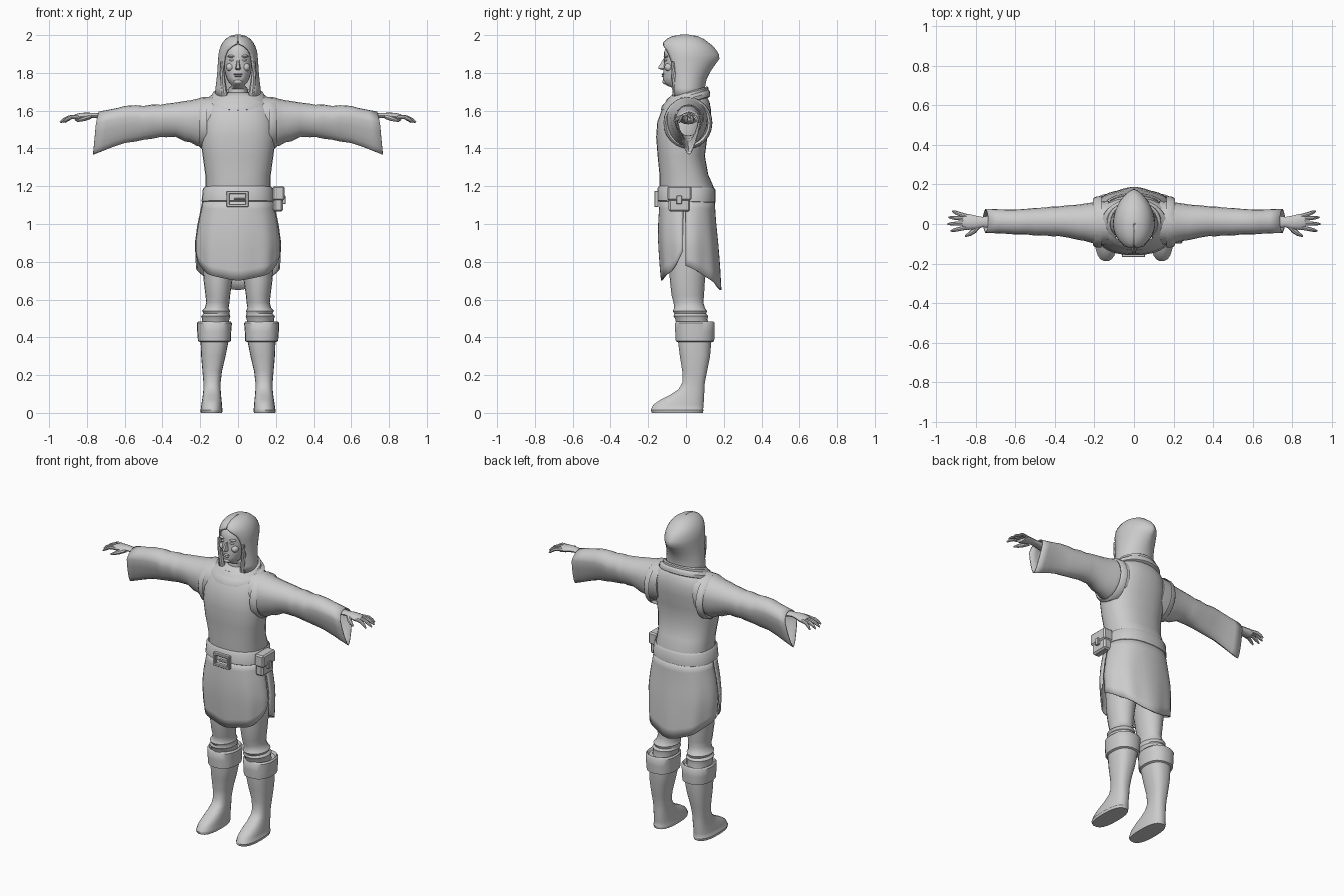
import bpy, bmesh, math
from math import sin, cos, pi
from mathutils import Vector

grey = bpy.data.materials.new("plain_grey")
grey.diffuse_color = (0.6, 0.6, 0.6, 1)


def finish(name, bm, mirror=False, thick=0, angle=40):
    """Turn a bmesh into a shaded object with optional thickness and mirror."""
    bmesh.ops.recalc_face_normals(bm, faces=bm.faces)
    me = bpy.data.meshes.new(name)
    bm.to_mesh(me)
    bm.free()
    ob = bpy.data.objects.new(name, me)
    bpy.context.collection.objects.link(ob)
    me.materials.append(grey)
    bpy.ops.object.select_all(action='DESELECT')
    ob.select_set(True)
    bpy.context.view_layer.objects.active = ob
    bpy.ops.object.shade_smooth_by_angle(angle=math.radians(angle))
    if thick:
        s = ob.modifiers.new("thickness", 'SOLIDIFY')
        s.thickness, s.offset = thick, 0
    if mirror:
        ob.modifiers.new("mirror", 'MIRROR')
    return ob


def loft(name, rings, closed=True, caps=(True, True), bm=None, **kw):
    """Skin a list of equal-length point rings."""
    own = bm is None
    bm = bm or bmesh.new()
    rows = [[bm.verts.new(p) for p in r] for r in rings]
    n = len(rows[0])
    for a, b in zip(rows, rows[1:]):
        for i in range(n if closed else n - 1):
            j = (i + 1) % n
            bm.faces.new((a[i], a[j], b[j], b[i]))
    if closed and caps[0]:
        bm.faces.new(rows[0])
    if closed and caps[1]:
        bm.faces.new(rows[-1])
    if own:
        return finish(name, bm, **kw)


def spow(v, p):
    return math.copysign(abs(v) ** p, v)


def ring(z, x0, x1, y0, y1, n=24, p=1.0, tilt=0):
    """Horizontal rounded ring filling the given x and y range."""
    cx, cy, rx, ry = (x0 + x1) / 2, (y0 + y1) / 2, (x1 - x0) / 2, (y1 - y0) / 2
    pts = []
    for i in range(n):
        a = 2 * pi * i / n
        y = ry * spow(sin(a), p)
        pts.append((cx + rx * spow(cos(a), p), cy + y, z + tilt * y))
    return pts


def body(name, table, n=28, p=0.85, tilt=0, **kw):
    """Centred loft from (z, half width, front, back)."""
    return loft(name, [ring(z, -w, w, a, b, n, p, tilt) for z, w, a, b in table], **kw)


def tube(name, path, radii, n=8, bm=None, flat=1.0, **kw):
    """Round tube along a path; flat squashes it vertically."""
    path = [Vector(p) for p in path]
    rings = []
    for i, c in enumerate(path):
        d = (path[min(i + 1, len(path) - 1)] - path[max(i - 1, 0)]).normalized()
        u = d.cross(Vector((0, 0, 1))).normalized()
        v = u.cross(d)
        rings.append([c + radii[i] * (u * cos(2 * pi * k / n) + v * flat * sin(2 * pi * k / n))
                      for k in range(n)])
    return loft(name, rings, bm=bm, **kw)


def box(name, x0, x1, y0, y1, z0, z1, bevel=0.006):
    bm = bmesh.new()
    bmesh.ops.create_cube(bm, size=1)
    for v in bm.verts:
        v.co = ((x0 + x1) / 2 + v.co.x * (x1 - x0), (y0 + y1) / 2 + v.co.y * (y1 - y0),
                (z0 + z1) / 2 + v.co.z * (z1 - z0))
    bmesh.ops.bevel(bm, geom=bm.edges[:], offset=bevel, segments=1, affect='EDGES')
    return finish(name, bm, angle=25)


def blob(name, c, r, mirror=False):
    bm = bmesh.new()
    bmesh.ops.create_uvsphere(bm, u_segments=12, v_segments=8, radius=1)
    for v in bm.verts:
        v.co = [c[i] + v.co[i] * r[i] for i in range(3)]
    return finish(name, bm, mirror)


# Vest, belt and layered cowl
body("vest", [(1.10, .165, -.125, .14), (1.20, .172, -.14, .145), (1.26, .173, -.14, .118),
              (1.36, .187, -.15, .10), (1.46, .200, -.158, .113), (1.54, .197, -.152, .13),
              (1.60, .187, -.13, .133), (1.645, .165, -.105, .125), (1.675, .12, -.085, .11),
              (1.695, .07, -.06, .085)])
body("belt", [(1.115, .185, -.143, .148), (1.12, .193, -.152, .156), (1.185, .186, -.15, .156),
              (1.197, .176, -.142, .148)], caps=(False, False), tilt=-.03)
body("cowl", [(1.635, .155, -.125, .118), (1.64, .168, -.133, .128), (1.66, .165, -.128, .128),
              (1.675, .145, -.112, .122), (1.678, .14, -.108, .118), (1.692, .135, -.10, .118),
              (1.70, .118, -.088, .112), (1.69, .09, -.07, .09)], p=1, tilt=.28)

# Buckle: frame of four bars and a prong
for nm, x0, x1, z0, z1 in [("top", -.06, .055, 1.158, 1.174), ("bottom", -.06, .055, 1.09, 1.106),
                           ("left", -.06, -.044, 1.10, 1.165), ("right", .039, .055, 1.10, 1.165),
                           ("prong", -.02, .045, 1.126, 1.137)]:
    box("buckle_" + nm, x0, x1, -.168, -.145, z0, z1, .003)

# Belt pouch with flap and clasp
box("pouch", .185, .238, -.093, .022, 1.065, 1.19, .01)
box("pouch_flap", .182, .246, -.099, .028, 1.125, 1.2, .008)
box("pouch_clasp", .235, .252, -.05, -.022, 1.105, 1.15, .003)


# Skirt panels, hanging open at the sides
def lerp(table, z):
    for (z0, *a), (z1, *b) in zip(table, table[1:]):
        if z >= z1:
            t = (z0 - z) / (z0 - z1)
            return [p + (q - p) * t for p, q in zip(a, b)]
    return table[-1][1:]


SKIRT = [(1.2, .175, .135, .145), (1.12, .185, .138, .148), (1.0, .21, .146, .155),
         (.9, .223, .145, .165), (.77, .216, .135, .174), (.64, .20, .122, .18)]


def panel(name, side, half, bottom, scale):
    rows = []
    for j in range(9):
        row = []
        for i in range(33):
            t = i / 16 - 1
            a = half * t
            z = 1.13 + (bottom(abs(t)) - 1.13) * j / 8
            w, f, b = lerp(SKIRT, z)
            k = scale * (1 + .022 * (j / 8) * cos(a * 9))
            row.append((w * k * spow(sin(a), .85),
                        side * k * (f if side < 0 else b) * spow(cos(a), .85), z))
        rows.append(row)
    loft(name, rows, closed=False, thick=.008)


panel("skirt_front", -1, 1.5, lambda t: .70 + .06 * t + .10 * t ** 5, .98)
panel("skirt_back", 1, 1.58, lambda t: .65 + .13 * t ** 1.3, 1.0)

# Legs with gathered cloth at the knee
loft("leg", [ring(*r, n=20) for r in [
    (1.12, .0, .165, -.11, .12), (.95, .0, .19, -.11, .125), (.80, .012, .188, -.092, .112),
    (.70, .03, .182, -.085, .10), (.62, .042, .172, -.076, .095), (.585, .045, .168, -.066, .092),
    (.555, .05, .175, -.062, .1), (.54, .042, .19, -.07, .112), (.525, .046, .182, -.062, .107),
    (.512, .04, .195, -.066, .117), (.495, .046, .19, -.056, .114), (.46, .05, .19, -.05, .12)]],
    mirror=True)

# Boots and turned-down cuffs
loft("boot", [ring(*r, n=22, p=.8) for r in [
    (.47, .05, .2, -.045, .138), (.38, .05, .198, -.043, .135), (.30, .066, .195, -.033, .128),
    (.22, .085, .188, -.02, .112), (.16, .092, .183, -.02, .1), (.125, .092, .183, -.04, .098),
    (.095, .09, .186, -.085, .097), (.07, .087, .190, -.135, .096), (.045, .085, .194, -.172, .094),
    (.02, .083, .197, -.186, .092), (.016, .082, .2, -.188, .094), (0, .084, .197, -.182, .09)]],
    mirror=True)
loft("boot_cuff", [ring(*r, n=22, p=.85) for r in [
    (.40, .06, .19, -.035, .13), (.375, .05, .2, -.045, .14), (.38, .038, .212, -.055, .15),
    (.43, .036, .216, -.058, .153), (.475, .032, .218, -.058, .153), (.485, .04, .21, -.05, .146),
    (.465, .055, .195, -.04, .135)]], caps=(False, False), mirror=True)


# Wide sleeves: teardrop sections that droop towards the open cuff
def drop(x, top, bot, y0, y1, point):
    cy, ry = (y0 + y1) / 2, (y1 - y0) / 2
    zc = top - min(ry, (top - bot) / 2)
    pts = []
    for i in range(20):
        a = 2 * pi * i / 20
        s, c = sin(a), cos(a)
        z = zc + (top - zc) * s if s > 0 else zc + (zc - bot) * s
        pts.append((x - (.015 * s if point > .5 else 0), cy + ry * c * (1 + min(s, 0) * point * .6), z))
    return pts


loft("sleeve", [drop(*r) for r in [
    (.13, 1.672, 1.43, -.10, .115, 0), (.19, 1.668, 1.415, -.10, .11, 0),
    (.215, 1.66, 1.415, -.092, .105, 0), (.25, 1.652, 1.435, -.082, .10, 0),
    (.28, 1.648, 1.44, -.078, .095, 0), (.33, 1.64, 1.465, -.066, .092, .1),
    (.38, 1.634, 1.462, -.058, .086, .1), (.41, 1.628, 1.464, -.06, .086, .1),
    (.45, 1.63, 1.455, -.054, .08, .2), (.50, 1.622, 1.449, -.056, .078, .3),
    (.54, 1.626, 1.44, -.05, .074, .4), (.60, 1.622, 1.432, -.05, .07, .5),
    (.65, 1.612, 1.41, -.046, .07, .6), (.70, 1.602, 1.39, -.044, .072, .7),
    (.752, 1.592, 1.37, -.042, .074, .8)]],
    caps=(True, False), mirror=True, thick=.006)

# Armhole trim of the vest
loft("armhole_trim", [[(x, .01 + r * .118 * cos(2 * pi * i / 24),
                        1.535 + r * .125 * sin(2 * pi * i / 24)) for i in range(24)]
                      for x, r in [(.165, 1.1), (.196, 1.08), (.206, 1.0), (.196, .9)]],
     caps=(False, False), mirror=True)

# Forearm, palm and fingers
bm = bmesh.new()
tube("", [(.55, .012, 1.55), (.70, .012, 1.57), (.765, .01, 1.575), (.80, .008, 1.573),
          (.835, .01, 1.568), (.862, .014, 1.562)],
     [.045, .034, .026, .034, .040, .036], bm=bm, flat=.5, n=12)
for y0, y1, ln in [(-.018, -.035, .066), (.004, .0, .082), (.026, .034, .077), (.04, .064, .058)]:
    tube("", [(.845, y0, 1.568), (.86 + ln * .4, y0 * .55 + y1 * .45, 1.565),
              (.86 + ln * .75, y0 * .2 + y1 * .8, 1.552), (.86 + ln, y1, 1.538)],
         [.011, .0105, .009, .004], bm=bm)
tube("", [(.785, -.008, 1.568), (.81, -.035, 1.56), (.83, -.05, 1.553), (.853, -.062, 1.545)],
     [.014, .014, .011, .005], bm=bm)
finish("hand", bm, mirror=True)

# Head and neck
body("head", [(1.66, .06, -.06, .06), (1.715, .052, -.058, .05), (1.735, .035, -.105, .05),
              (1.75, .05, -.119, .055), (1.775, .062, -.122, .06), (1.81, .071, -.12, .065),
              (1.85, .077, -.116, .07), (1.875, .078, -.117, .07), (1.91, .077, -.116, .07),
              (1.945, .065, -.10, .06), (1.965, .04, -.07, .04)], p=.95, n=24)
loft("nose", [[(-w, -.10, z), (-w * .5, y, z), (w * .5, y, z), (w, -.10, z)] for z, w, y in
              [(1.815, .014, -.124), (1.822, .018, -.145), (1.832, .015, -.146),
               (1.855, .010, -.131), (1.878, .009, -.117)]])
blob("eye", (.031, -.104, 1.868), (.014, .011, .007), True)
blob("brow", (.033, -.103, 1.888), (.023, .015, .007), True)
blob("cheek", (.042, -.09, 1.83), (.022, .024, .022), True)
blob("upper_lip", (0, -.118, 1.793), (.024, .011, .005))
blob("lower_lip", (0, -.117, 1.783), (.02, .012, .006))
blob("chin", (0, -.108, 1.753), (.024, .017, .014))

# Hood: horseshoe sections with a peaked back, closing over the top
rows = []
for z, w, f, b, m, p in [
        (1.675, .118, -.085, .098, 2.35, 1), (1.72, .114, -.09, .095, 2.32, 1),
        (1.77, .108, -.095, .105, 2.3, 1), (1.81, .104, -.10, .125, 2.3, 1.1),
        (1.85, .102, -.108, .153, 2.32, 1.3), (1.875, .10, -.113, .172, 2.36, 1.45),
        (1.895, .099, -.117, .17, 2.42, 1.4), (1.92, .094, -.12, .155, 2.55, 1.25),
        (1.94, .087, -.122, .137, 2.8, 1.1), (1.955, .079, -.119, .118, 3.1, 1),
        (1.975, .064, -.10, .092, 3.14, 1), (1.99, .042, -.07, .06, 3.14, 1),
        (1.997, .015, -.03, .015, 3.14, 1), (1.998, .001, -.01, -.008, 3.14, 1)]:
    row = []
    for i in range(33):
        a = m * (i / 16 - 1)
        c = cos(a)
        row.append((w * spow(sin(a), p if c > 0 else 1), c * (b if c > 0 else -f), z))
    rows.append(row)
loft("hood", rows, closed=False, thick=.01, angle=50)

# Hood lining folds hanging beside the face
tube("lining_fold", [(.084, -.07, 1.86), (.085, -.065, 1.80), (.078, -.06, 1.74), (.07, -.055, 1.68)],
     [.010, .013, .015, .016], mirror=True)
